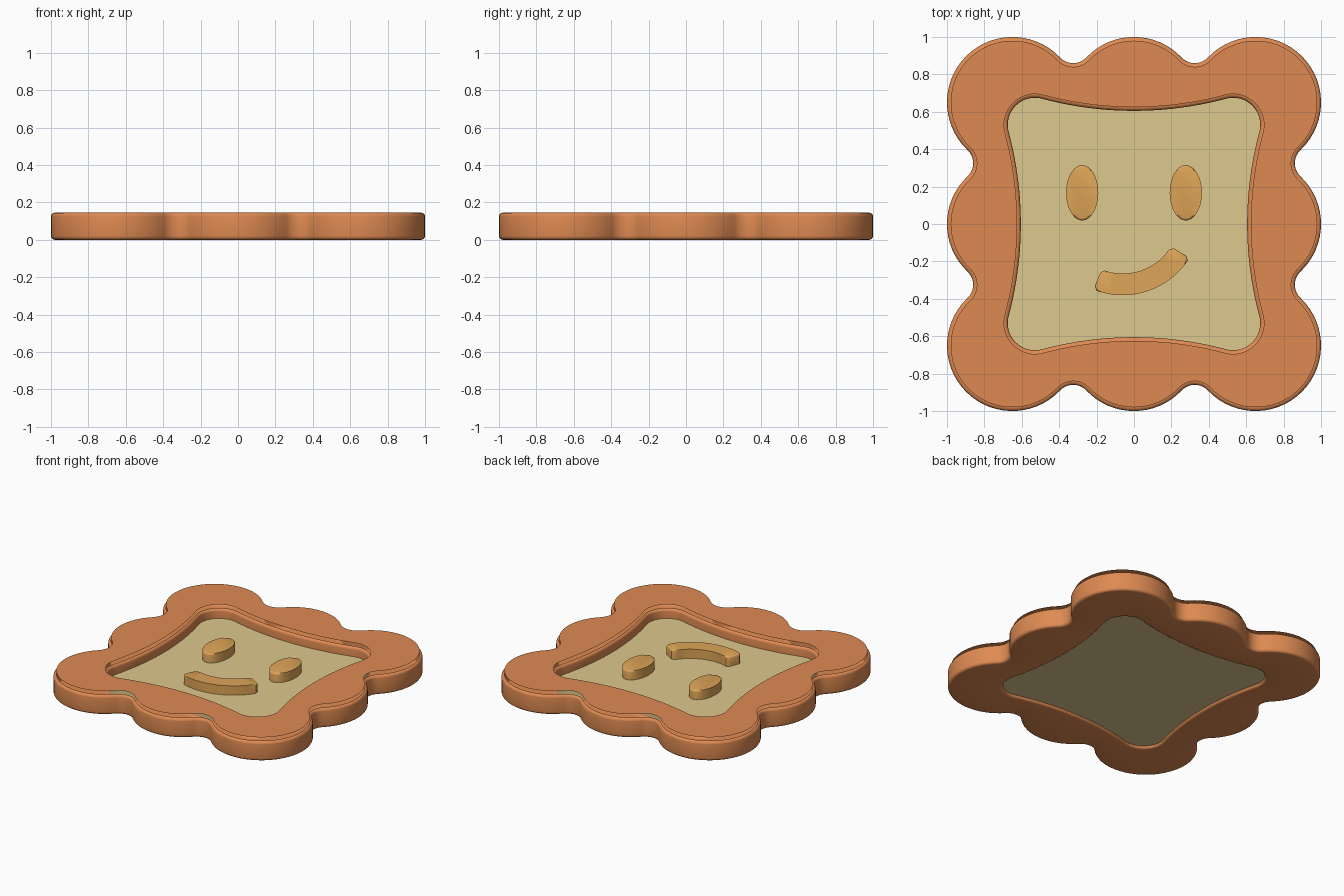
import bpy, bmesh, math

if "Cube" in bpy.data.objects:
    bpy.data.objects.remove(bpy.data.objects["Cube"])

def material(name, rgb):
    m = bpy.data.materials.new(name)
    m.diffuse_color = (*rgb, 1)
    m.use_nodes = True
    m.node_tree.nodes["Principled BSDF"].inputs["Base Color"].default_value = m.diffuse_color
    return m

CRUST = material("baked orange", (0.73, 0.254, 0.084))
CREAM = material("pale cream", (0.73, 0.578, 0.266))
CARAMEL = material("caramel", (0.73, 0.376, 0.095))

def arc(cx, cy, r, a0, a1, n):
    """Points along an arc, angles in degrees, end point left out."""
    return [(cx + r * math.cos(math.radians(a0 + (a1 - a0) * i / n)),
             cy + r * math.sin(math.radians(a0 + (a1 - a0) * i / n))) for i in range(n)]

def four_sides(quarter):
    """Repeat a run of points by quarter turns, counter-clockwise."""
    pts, out = quarter, []
    for _ in range(4):
        out += pts
        pts = [(-y, x) for x, y in pts]
    return out

def scalloped(d):
    """Outer outline grown by d: corner lobe, hollow, middle lobe, hollow."""
    s, r, f = 0.65, 0.35 + d, 0.097 - d
    h = 0.307
    a = math.degrees(math.atan2(h, s / 2))
    return four_sides(
        arc(s, s, r, a - 90, 180 - a, 30)
        + arc(s / 2, s + h, f, -a, a - 180, 10)
        + arc(0, s, r, a, 180 - a, 16)
        + arc(-s / 2, s + h, f, -a, a - 180, 10))

def opening(d):
    """Inner outline grown by d: round corner, then inward-bowed side."""
    c, r, big = 0.53, 0.145, 1.897
    a = math.degrees(math.asin(c / (big + r)))
    return four_sides(
        arc(c, c, r + d, -a, 90 + a, 16)
        + arc(0, 0.605 + big, big - d, -90 + a, -90 - a, 20))

def ring(bm, pts, z):
    return [bm.verts.new((x, y, z)) for x, y in pts]

def bridge(bm, a, b):
    n = len(a)
    for i in range(n):
        bm.faces.new((a[i], a[(i + 1) % n], b[(i + 1) % n], b[i]))

def fill_between(bm, a, b):
    edges = []
    for loop in (a, b):
        for i, v in enumerate(loop):
            w = loop[(i + 1) % len(loop)]
            edges.append(bm.edges.get((v, w)) or bm.edges.new((v, w)))
    return bmesh.ops.triangle_fill(bm, edges=edges, use_beauty=True)

def finish(bm, name, mat, angle=40):
    me = bpy.data.meshes.new(name)
    bm.to_mesh(me)
    bm.free()
    me.materials.append(mat)
    ob = bpy.data.objects.new(name, me)
    bpy.context.collection.objects.link(ob)
    bpy.ops.object.select_all(action='DESELECT')
    ob.select_set(True)
    bpy.context.view_layer.objects.active = ob
    bpy.ops.object.shade_smooth_by_angle(angle=math.radians(angle))
    return ob

def orient(bm, up, level):
    """Consistent normals, with the flat faces at this level facing up or down."""
    bmesh.ops.recalc_face_normals(bm, faces=bm.faces)
    bm.normal_update()
    flat = [f for f in bm.faces if all(abs(v.co.z - level) < 1e-4 for v in f.verts)]
    if flat and (flat[0].normal.z > 0) != up:
        bmesh.ops.reverse_faces(bm, faces=bm.faces)

def solid(name, pts, z0, z1, mat, round_top=0.0):
    """Upright prism, optionally with a rounded top rim."""
    bm = bmesh.new()
    low, high = ring(bm, pts, z0), ring(bm, pts, z1)
    bridge(bm, low, high)
    bm.faces.new(low[::-1])
    top = bm.faces.new(high)
    if round_top:
        bmesh.ops.bevel(bm, geom=list(top.edges), offset=round_top, segments=3,
                        profile=0.5, affect='EDGES', clamp_overlap=True)
    bmesh.ops.recalc_face_normals(bm, faces=bm.faces)
    return finish(bm, name, mat)

# Crust body: rounded outer and inner walls joined by the underside
B, H = 0.02, 0.145
profile = [(B * (1 - math.sin(t)), B * (1 - math.cos(t)))
           for t in (i * math.pi / 8 for i in range(5))]
profile += [(inset, H - z) for inset, z in reversed(profile)]
bm = bmesh.new()
outer = [ring(bm, scalloped(-i), z) for i, z in profile]
inner = [ring(bm, opening(i), z) for i, z in profile]
for rings in (outer, inner):
    for a, b in zip(rings, rings[1:]):
        bridge(bm, a, b)
fill_between(bm, outer[0], inner[0])
orient(bm, False, 0.0)
finish(bm, "crust_body", CRUST)

# Crust top: thin sheet resting just above the rounded rims
bm = bmesh.new()
fill_between(bm, ring(bm, scalloped(-B), 0.17), ring(bm, opening(B), 0.17))
orient(bm, True, 0.17)
finish(bm, "crust_top", CRUST)

# Cream filling in the opening
solid("filling", opening(0.002), 0.018, 0.075, CREAM)

# Eyes
for side, name in ((-1, "left_eye"), (1, "right_eye")):
    oval = [(side * 0.277 + 0.086 * x, 0.167 + 0.148 * y)
            for x, y in arc(0, 0, 1, 0, 360, 40)]
    solid(name, oval, 0.07, 0.145, CARAMEL, 0.013)

# Lopsided smile: curved band with softened corners
MX, MY, R0, R1 = -0.06, 0.037, 0.302, 0.418
band = [(MX + r * math.cos(math.radians(a)), MY + r * math.sin(math.radians(a)))
        for r, a in ((R0 + 0.018, -112), (R0, -109))]
band = (arc(MX, MY, R1, -109.5, -34, 20) + arc(MX, MY, R1, -34, -33, 1)
        + arc(MX, MY, R1 - 0.018, -31.5, -31, 1)
        + arc(MX, MY, R0 + 0.018, -31.5, -31, 1)
        + arc(MX, MY, R0, -35, -109, 20) + arc(MX, MY, R0, -109, -110, 1)
        + band[:1] + arc(MX, MY, R1 - 0.018, -112, -111, 1))
solid("smile", band, 0.07, 0.145, CARAMEL, 0.01)
